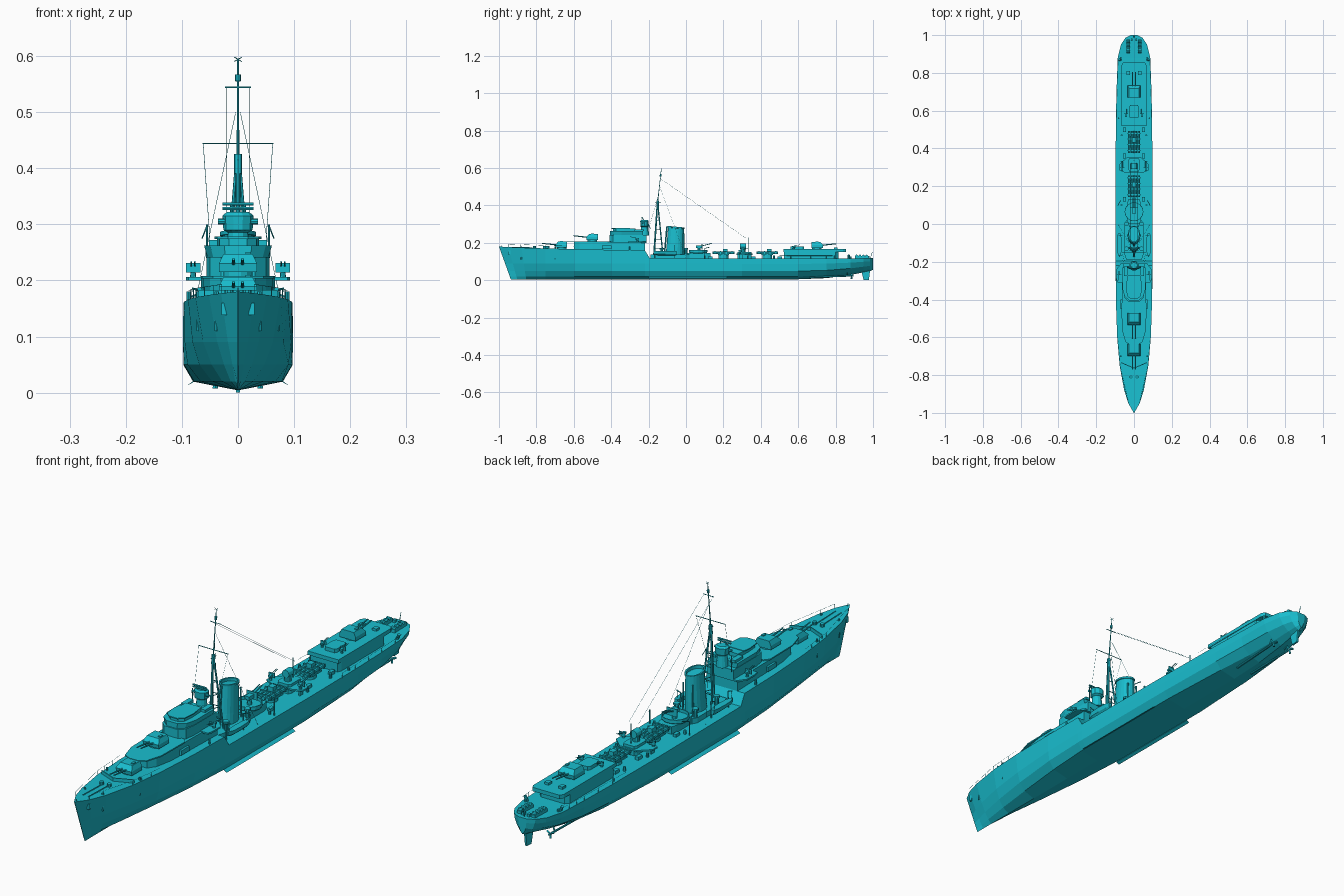
import bpy, math
from mathutils import Vector

mat = bpy.data.materials.new("teal_paint")
mat.diffuse_color = (0.01, 0.52, 0.63, 1)


def loft(name, rings, closed=True):
    """Skin a list of equal-length point rings and cap both ends."""
    n = len(rings[0])
    verts = [tuple(p) for r in rings for p in r]
    faces = [(i * n + j, i * n + (j + 1) % n, (i + 1) * n + (j + 1) % n, (i + 1) * n + j)
             for i in range(len(rings) - 1) for j in range(n)]
    faces += [tuple(range(n))[::-1], tuple((len(rings) - 1) * n + j for j in range(n))]
    me = bpy.data.meshes.new(name)
    me.from_pydata(verts, [], faces)
    me.materials.append(mat)
    ob = bpy.data.objects.new(name, me)
    bpy.context.collection.objects.link(ob)
    return ob


def box(name, x, y, z, sx, sy, sz):
    """Box centred in x and y, standing on z."""
    r = [(x - sx / 2, y - sy / 2), (x + sx / 2, y - sy / 2), (x + sx / 2, y + sy / 2), (x - sx / 2, y + sy / 2)]
    return loft(name, [[(*p, z) for p in r], [(*p, z + sz) for p in r]])


def house(name, half, z0, z1, flare=1.0):
    """Symmetric deckhouse from a half outline running front to back."""
    out = half + [(-x, y) for x, y in reversed(half)]
    return loft(name, [[(x, y, z0) for x, y in out], [(x * flare, y, z1) for x, y in out]])


def rod(name, a, b, r, n=6, r2=None):
    a, b = Vector(a), Vector(b)
    q = (b - a).to_track_quat('Z', 'Y')
    def ring(c, rad):
        return [c + q @ Vector((rad * math.cos(t * math.tau / n), rad * math.sin(t * math.tau / n), 0)) for t in range(n)]
    return loft(name, [ring(a, r), ring(b, r if r2 is None else r2)])


def oval(y, z, rx, ry, n=16, tilt=0):
    return [(rx * math.cos(t * math.tau / n), y + ry * math.sin(t * math.tau / n),
             z + tilt * math.sin(t * math.tau / n)) for t in range(n)]


def sym_rod(name, a, b, r, n=6, r2=None):
    for s, side in ((1, "left"), (-1, "right")):
        rod(f"{name}_{side}", (a[0] * s, a[1], a[2]), (b[0] * s, b[1], b[2]), r, n, r2)


def sym_box(name, x, y, z, *size):
    box(name + "_left", x, y, z, *size)
    box(name + "_right", -x, y, z, *size)


# Hull: y, deck z, half widths at deck / upper side / lower side / bilge, keel z
stations = [
    (-1.0, .180, .001, .001, .001, .001, .004), (-.95, .177, .030, .018, .010, .005, .004),
    (-.88, .174, .052, .037, .025, .013, .004), (-.75, .170, .076, .062, .047, .028, .004),
    (-.60, .166, .089, .081, .069, .046, .004), (-.40, .162, .096, .095, .090, .067, .004),
    (-.22, .160, .097, .098, .096, .078, .004), (-.195, .119, .098, .098, .097, .079, .004),
    (.30, .116, .098, .098, .097, .080, .004), (.60, .115, .095, .095, .091, .066, .005),
    (.75, .115, .091, .090, .083, .050, .011), (.88, .116, .086, .083, .068, .032, .028),
    (.95, .118, .069, .065, .048, .022, .042), (.985, .119, .046, .043, .033, .016, .049),
    (1.0, .119, .018, .017, .014, .008, .056)]
rings = []
for y, zd, wd, w1, w2, w3, zk in stations:
    rake = .325 * max(0, -y - .8)
    s = min(1, (zd - zk) / .115)
    half = [(wd, zd), (w1, zk + .086 * s), (w2, zk + .046 * s), (w3, zk + .016 * s)]
    pts = half + [(0, zk)] + [(-x, z) for x, z in reversed(half)]
    rings.append([(x, y + rake * (1 - z / zd), z) for x, z in pts])
loft("hull", rings)

# Underwater gear
for s in (1, -1):
    loft("bilge_keel", [[(s * .078, y, .022), (s * .092, y, .012), (s * .080, y, .018)] for y in (-.2, .22)])
    for k in range(3):
        a = k * math.tau / 3 + .5
        rod("propeller_blade", (s * .04, .885, .024), (s * .04 + .017 * math.cos(a), .885, .024 + .017 * math.sin(a)), .003, 4, .005)
sym_rod("propeller_shaft", (.035, .66, .015), (.04, .895, .024), .004, 8)
sym_rod("shaft_strut", (.04, .86, .023), (.03, .86, .06), .003)
loft("rudder", [[(x, y0, 0), (x, y1, .002), (x, .985, .06), (x, .935, .06)]
                for x, y0, y1 in ((-.004, .95, .978), (.004, .95, .978))])

# Bow fittings
sym_box("anchor", .024, -.945, .138, .010, .012, .022)
sym_rod("anchor_chain", (.012, -.93, .177), (.012, -.82, .174), .002)
sym_rod("capstan", (.016, -.81, .17), (.016, -.81, .183), .008, 10)
for s in (1, -1):
    loft("breakwater", [[(0, -.765, z0), (s * .07, -.735, z0), (s * .07, -.731, z0), (0, -.761, z0)]
                        for z0 in (.165, .183)])
rod("jackstaff", (0, -.985, .175), (0, -.99, .187), .0012)
for y, x in ((-.88, .038), (-.7, .07), (-.3, .088), (.56, .082), (.88, .07)):
    sym_rod("bollard", (x, y, .11), (x, y, .18 if y < -.2 else .126), .004, 8)

# Forward superstructure
house("forward_deckhouse", [(.03, -.60), (.05, -.57), (.062, -.50), (.066, -.22)], .155, .204)
house("gun_platform", [(.018, -.64), (.045, -.625), (.064, -.56), (.066, -.42), (.05, -.40)], .203, .208)
house("bridge_base", [(.03, -.41), (.05, -.39), (.056, -.35), (.056, -.21)], .204, .242)
house("bridge_upper", [(.022, -.405), (.044, -.385), (.054, -.345), (.054, -.23)], .24, .262, 1.12)
house("open_bridge", [(.016, -.39), (.033, -.375), (.037, -.33), (.034, -.27)], .262, .276)
house("bridge_visor", [(.018, -.397), (.037, -.38), (.042, -.33), (.038, -.3)], .274, .278)
house("bridge_wing", [(.088, -.31), (.093, -.29), (.093, -.24), (.07, -.21)], .2, .206)
sym_box("signal_locker", .042, -.25, .262, .02, .05, .01)
for x in (.018, .046):
    sym_box("raft", x + .022, -.47 + x, .168, .008, .05, .018)

# Gunnery director and radar
loft("director_pedestal", [oval(-.222, z, r, r, 12) for z, r in ((.24, .022), (.285, .018), (.29, .026))])
loft("director", [oval(-.222, z, rx, ry, 10) for z, rx, ry in ((.29, .026, .022), (.315, .028, .024), (.322, .02, .018))])
rod("rangefinder", (-.036, -.228, .305), (.036, -.228, .305), .005, 8)
for z in (.328, .336):
    rod("director_aerial", (-.028, -.235, z), (.028, -.235, z), .003, 6)
sym_rod("aerial_bracket", (.012, -.225, .318), (.012, -.235, .338), .002)


def main_gun(name, y, z, d):
    """Twin-barrel shielded mount facing d along y."""
    loft(name + "_ring", [oval(y, z, .026, .026, 14), oval(y, z + .008, .026, .026, 14)])
    def rect(w, f, b, h):
        return [(-w, y + d * f, z + h), (w, y + d * f, z + h), (w, y - d * b, z + h), (-w, y - d * b, z + h)]
    loft(name + "_shield", [rect(.034, .032, .03, .007), rect(.034, .034, .03, .022), rect(.026, .018, .03, .039)])
    sym_rod(name + "_barrel", (.008, y + d * .02, z + .021), (.008, y + d * .105, z + .03), .0035, 8, .0024)
    box(name + "_sight", .018, y, z + .037, .01, .016, .006)


main_gun("gun_a", -.665, .167, -1)
main_gun("gun_b", -.50, .208, -1)
main_gun("gun_aft", .70, .165, 1)

# Tripod mast, yards and rigging
rod("mast_lower", (0, -.172, .118), (0, -.152, .425), .005, 8, .004)
sym_rod("mast_leg", (.026, -.122, .118), (.003, -.150, .40), .0035)
rod("mast_collar", (0, -.152, .39), (0, -.150, .425), .007, 8)
rod("mast_top", (0, -.151, .42), (0, -.132, .595), .0025, 6, .0015)
rod("mast_lantern", (0, -.136, .555), (0, -.135, .567), .005, 8)
rod("lower_yard", (-.063, -.15, .444), (.063, -.15, .444), .0014)
rod("upper_yard", (-.023, -.138, .544), (.023, -.138, .544), .0013)
rod("fore_yard", (0, -.165, .415), (0, -.135, .415), .0018)
for a in (.7, 2.4):
    c, s = .009 * math.cos(a), .006 * math.sin(a)
    rod("mast_aerial", (-c, -.132, .594 - s), (c, -.132, .594 + s), .0008, 4)
for i in range(5):
    z, f = .17 + i * .05, 1 - i * .2
    rod("mast_brace", (-.022 * f - .002, -.124 - .005 * i, z), (.022 * f + .002, -.124 - .005 * i, z), .0015)
    rod("mast_strut", (0, -.169 + .003 * i, z), (0.018 * f, -.127 - .005 * i, z), .0015)
sym_rod("halyard", (.062, -.15, .444), (.05, -.2, .272), .0005, 4)
sym_rod("wire_aerial", (.02, -.138, .544), (.02, .32, .225), .0005, 4)
sym_rod("stay", (.004, -.14, .5), (.085, .0, .12), .0005, 4)
sym_rod("aerial_post", (.055, -.20, .24), (.055, -.20, .30), .0016)
sym_rod("aerial_post_arm", (.055, -.20, .298), (.064, -.19, .275), .0012)

# Funnel with casing, cap and steam pipes
house("boiler_casing", [(.04, -.19), (.05, -.16), (.05, .0), (.04, .02)], .112, .138)
loft("funnel", [oval(y, z, rx, ry, 20, t) for y, z, rx, ry, t in
                ((-.062, .13, .034, .048, 0), (-.058, .18, .032, .046, 0), (-.054, .278, .029, .042, -.004),
                 (-.054, .279, .032, .045, -.004), (-.054, .286, .032, .045, -.004), (-.054, .286, .026, .039, -.004),
                 (-.054, .274, .026, .039, -.004))])
rod("steam_pipe_fore", (0, -.116, .13), (0, -.102, .287), .004, 8)
sym_rod("steam_pipe", (.022, -.012, .13), (.02, -.012, .25), .003, 8)
for y in (-.13, .0):
    sym_rod("ventilator", (.04, y, .13), (.04, y, .165), .008, 10)
    sym_rod("ventilator_hood", (.04, y, .164), (.04, y, .172), .012, 10)

# Boats and davits
for s in (1, -1):
    loft("boat", [[(s * .078 - w, y, .156), (s * .078 - w * .7, y, .14), (s * .078, y, .132 + k),
                   (s * .078 + w * .7, y, .14), (s * .078 + w, y, .156)]
                  for y, w, k in ((-.175, .001, .008), (-.15, .011, .001), (-.11, .013, 0), (-.07, .011, 0), (-.05, .007, .002))])
for y in (-.165, -.06):
    sym_rod("davit", (.066, y, .115), (.064, y, .18), .0022)
    sym_rod("davit_arm", (.064, y, .18), (.082, y, .186), .002)
    sym_rod("davit_fall", (.08, y, .186), (.078, y, .15), .001, 4)


def light_gun(name, x, y, z, d=-1, s=1.0):
    """Small anti-aircraft gun on a pedestal with a split shield."""
    rod(name + "_pedestal", (x, y, z), (x, y, z + .016 * s), .007 * s, 8, .005 * s)
    box(name + "_body", x, y, z + .015 * s, .014 * s, .022 * s, .01 * s)
    box(name + "_shield", x, y + d * .011 * s, z + .010 * s, .032 * s, .003, .021 * s)
    for k in (-.004, .004):
        rod(name + "_barrel", (x + k * s, y, z + .021 * s), (x + k * s, y + d * .05 * s, z + .034 * s), .0016 * s)


for s in (1, -1):
    light_gun("wing_gun", s * .08, -.26, .206, -1, .8)
    light_gun("waist_gun", s * .064, .29, .142, 1, .8)

# Midships platforms, torpedo mounts and searchlight
house("midship_house", [(.03, .0), (.036, .02), (.036, .11), (.03, .13)], .112, .146)
loft("midship_platform", [oval(.065, z, r, r, 14) for z, r in ((.144, .046), (.15, .05), (.162, .05), (.162, .047), (.15, .047))])
light_gun("midship_gun", 0, .07, .15, 1, 1.4)
house("searchlight_house", [(.022, .275), (.028, .285), (.028, .34), (.022, .35)], .112, .152)
house("searchlight_deck", [(.045, .27), (.078, .285), (.078, .315), (.036, .355)], .136, .142)
sym_box("deck_support", .062, .295, .112, .006, .02, .026)
rod("searchlight_stand", (0, .305, .15), (0, .305, .172), .013, 10)
rod("searchlight", (0, .29, .182), (0, .322, .182), .015, 12)
rod("aerial_mast", (0, .335, .15), (0, .335, .228), .002)
for n, y in (("fore", .2), ("aft", .435)):
    rod(f"torpedo_base_{n}", (0, y, .112), (0, y, .136), .026, 12)
    box(f"torpedo_bed_{n}", 0, y, .134, .066, .06, .006)
    for k in range(4):
        x = (k - 1.5) * .0165
        rod(f"torpedo_tube_{n}", (x, y - .058, .146), (x, y + .058, .146), .0072, 8)
    for dy in (-.045, -.015, .015, .045):
        box(f"tube_band_{n}", 0, y + dy, .139, .068, .006, .016)
    box(f"torpedo_cab_{n}", 0, y + .01, .15, .022, .026, .018)
for y in (.13, .36, .5):
    sym_box("deck_locker", .05, y, .112, .014, .024, .016)
    sym_rod("mushroom_vent", (.066, y - .03, .112), (.066, y - .03, .132), .005, 8)
sym_rod("torpedo_davit", (.085, .1, .112), (.085, .1, .17), .002)
sym_rod("torpedo_davit_arm", (.085, .1, .17), (.07, .125, .176), .0018)

# Aft deckhouse and quarterdeck
house("aft_deckhouse", [(.058, .525), (.064, .54), (.064, .80), (.05, .815)], .11, .152)
house("aft_gun_deck", [(.066, .52), (.066, .84), (.058, .855)], .151, .166)
house("aft_control", [(.02, .56), (.026, .57), (.026, .62), (.02, .63)], .165, .18)
for s in (1, -1):
    light_gun("aft_gun", s * .042, .575, .166, 1, .7)
sym_box("ready_locker", .03, .80, .165, .018, .02, .01)
sym_box("depth_charge_rack", .03, .94, .115, .018, .075, .014)
for k in range(4):
    sym_rod("depth_charge", (.021, .912 + k * .018, .13), (.039, .912 + k * .018, .13), .007, 8)
sym_rod("charge_thrower", (.07, .87, .112), (.08, .87, .135), .006, 8)
rod("ensign_staff", (0, .985, .115), (0, .996, .15), .0014)
sym_box("smoke_float", .012, .975, .117, .01, .014, .012)

# Guard rails along both deck edges
for (y0, z0, w0), (y1, z1, w1) in (((-.95, .177, .029), (-.75, .17, .075)), ((-.75, .17, .075), (-.6, .166, .088)),
                                   ((.5, .115, .096), (.75, .115, .09)), ((.75, .115, .09), (.88, .116, .085))):
    sym_rod("guard_rail", (w0, y0, z0 + .016), (w1, y1, z1 + .016), .0005, 4)
    for t in (0, .33, .67):
        x, y, z = w0 + (w1 - w0) * t, y0 + (y1 - y0) * t, z0 + (z1 - z0) * t
        sym_rod("stanchion", (x, y, z - .002), (x, y, z + .016), .0006, 4)
